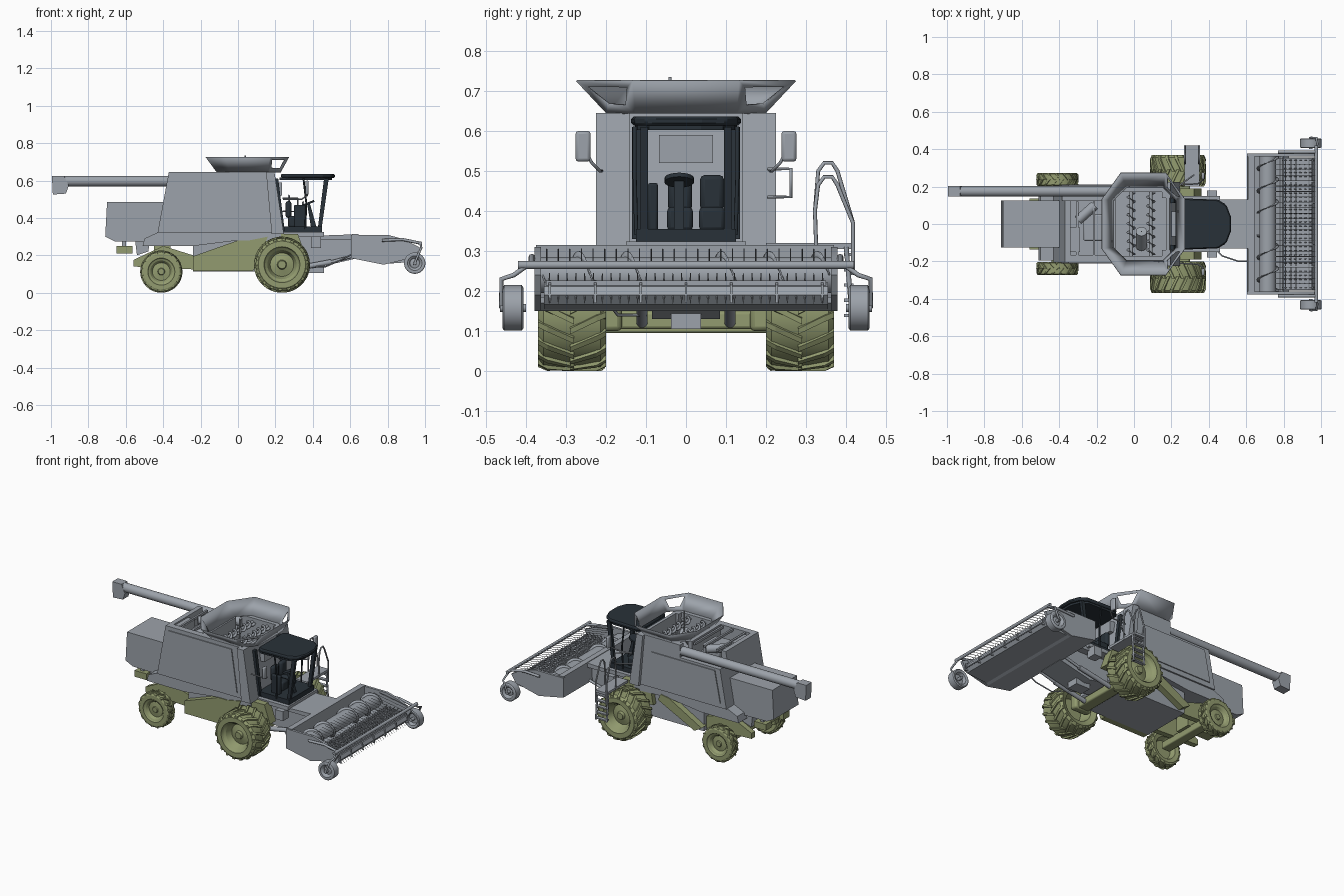
import bpy, bmesh, math
from mathutils import Vector, Matrix

cube = bpy.data.objects.get("Cube")
if cube:
    bpy.data.objects.remove(cube)

def material(name, rgb):
    m = bpy.data.materials.new(name)
    m.use_nodes = True
    m.diffuse_color = (*rgb, 1)
    m.node_tree.nodes["Principled BSDF"].inputs["Base Color"].default_value = (*rgb, 1)
    return m

GREY = material("steel grey", (.335, .365, .405))
OLIVE = material("olive green", (.29, .33, .16))
DARK = material("dark slate", (.022, .031, .04))

def finish(name, bm, mat):
    bmesh.ops.recalc_face_normals(bm, faces=bm.faces)
    me = bpy.data.meshes.new(name)
    bm.to_mesh(me)
    bm.free()
    me.materials.append(mat)
    ob = bpy.data.objects.new(name, me)
    bpy.context.collection.objects.link(ob)
    return ob

def prism(name, pts, axis, lo, hi, mat=GREY):
    """Extrude a 2D outline along y or z."""
    place = {"y": lambda p, t: (p[0], t, p[1]), "z": lambda p, t: (p[0], p[1], t)}[axis]
    bm = bmesh.new()
    a, b = ([bm.verts.new(place(p, t)) for p in pts] for t in (lo, hi))
    bm.faces.new(a)
    bm.faces.new(b)
    for i in range(len(pts)):
        j = (i + 1) % len(pts)
        bm.faces.new((a[i], a[j], b[j], b[i]))
    return finish(name, bm, mat)

def box(name, x, y, z, mat=GREY, bevel=0):
    ob = prism(name, [(x[0], z[0]), (x[1], z[0]), (x[1], z[1]), (x[0], z[1])], "y", *y, mat)
    if bevel:
        mod = ob.modifiers.new("bevel", "BEVEL")
        mod.width, mod.segments = bevel, 2
    return ob

def rod(name, a, b, r, mat=GREY, sides=20):
    a, b = Vector(a), Vector(b)
    bm = bmesh.new()
    turn = (b - a).to_track_quat("Z", "Y").to_matrix().to_4x4()
    bmesh.ops.create_cone(bm, cap_ends=True, segments=sides, radius1=r, radius2=r,
                          depth=(b - a).length, matrix=Matrix.Translation((a + b) / 2) @ turn)
    return finish(name, bm, mat)

def pipe(name, pts, r=.005, mat=GREY):
    cu = bpy.data.curves.new(name, "CURVE")
    cu.dimensions, cu.bevel_depth, cu.bevel_resolution, cu.use_fill_caps = "3D", r, 2, True
    sp = cu.splines.new("POLY")
    sp.points.add(len(pts) - 1)
    for p, co in zip(sp.points, pts):
        p.co = (*co, 1)
    cu.materials.append(mat)
    bpy.context.collection.objects.link(bpy.data.objects.new(name, cu))

def cut(ob, x, y, z):
    """Cut a box shaped recess and apply it."""
    tool = box("cutter", x, y, z)
    mod = ob.modifiers.new("cut", "BOOLEAN")
    mod.operation, mod.object, mod.solver = "DIFFERENCE", tool, "EXACT"
    bpy.context.view_layer.objects.active = ob
    bpy.ops.object.modifier_apply(modifier="cut")
    bpy.data.objects.remove(tool)

def flight(name, x, z, y0, y1, r0, r1, turns):
    """Screw flight around a shaft along y."""
    bm, prev, n = bmesh.new(), None, int(abs(turns) * 20)
    for i in range(n + 1):
        a, y = math.tau * turns * i / n, y0 + (y1 - y0) * i / n
        row = [bm.verts.new((x + r * math.cos(a), y, z + r * math.sin(a))) for r in (r0, r1)]
        if prev:
            bm.faces.new((prev[0], prev[1], row[1], row[0]))
        prev = row
    finish(name, bm, GREY).modifiers.new("thickness", "SOLIDIFY").thickness = .004

def teeth(name, x, z, lean):
    bm = bmesh.new()
    for i in range(32):
        place = Matrix.Translation((x, -.341 + i * .022, z)) @ Matrix.Rotation(lean, 4, "Y")
        bmesh.ops.create_cone(bm, segments=4, radius1=.0025, radius2=.001, depth=.03, matrix=place)
    finish(name, bm, GREY)

RIM = [(0, .3), (.14, .3), (.17, .2), (.42, .14), (.52, .36), (.6, .42), (.64, .5), (.84, .5),
       (.94, .42), (.94, -.42), (.84, -.5), (.62, -.42), (.5, 0), (0, 0)]

def wheel(name, x, y, z, r, w, side, mat, lugs=0):
    bm = bmesh.new()
    grow = 1 if lugs else 1 / .94
    vs = [bm.verts.new((0, side * q * w, p * r * grow)) for p, q in RIM]
    es = [bm.edges.new(vs[i:i + 2]) for i in range(len(vs) - 1)]
    bmesh.ops.spin(bm, geom=vs + es, cent=(0, 0, 0), axis=(0, 1, 0), angle=math.tau, steps=40, use_duplicate=False)
    bmesh.ops.remove_doubles(bm, verts=bm.verts, dist=.0003)
    # slanted tread bars, forming arrows across the tyre
    for k in range(lugs * 2):
        s, a0, c = (1 if k % 2 else -1), math.tau * k / (2 * lugs), []
        for q, da, top in ((-.03, 0, 1), (.36, -.22, 1), (.5, -.28, .93)):
            for rr, half in ((.86, .08), (top, .05)):
                for a in (a0 + da - half, a0 + da + half):
                    c.append(bm.verts.new((rr * r * math.sin(a), s * q * w, rr * r * math.cos(a))))
        for b in (0, 4):
            for i, j in ((0, 1), (1, 3), (3, 2), (2, 0)):
                bm.faces.new([c[b + n] for n in (i, j, j + 4, i + 4)])
        for b in (0, 8):
            bm.faces.new([c[b + n] for n in (0, 1, 3, 2)])
    finish(name, bm, mat).location = (x, y, z)

# main body with grain tank pit, open engine deck and tube recess
body = prism("main_body", [(-.43, .32), (.24, .32), (.19, .645), (-.37, .645)], "y", -.205, .205)
cut(body, (-.1, .17), (-.17, .17), (.5, .8))
cut(body, (-.34, -.13), (-.165, .125), (.55, .8))
cut(body, (-.5, -.1), (.125, .3), (.565, .8))
for s, top in ((-1, .62), (1, .55)):
    prism("side_panel", [(-.39, .35), (.14, .35), (.1, top), (-.35, top)], "y", s * .2, s * .211)
    prism("front_flange", [(.18, .315), (.245, .315), (.195, .645), (.15, .645)], "y", s * .14, s * .225)
prism("body_skirt", [(-.51, .25), (-.5, .29), (-.43, .322), (.23, .322), (.23, .27), (0, .28), (-.24, .25)], "y", -.195, .195)
prism("rear_hood", [(-.7, .485), (-.36, .485), (-.36, .27), (-.66, .275), (-.71, .3)], "y", -.125, .125)
prism("straw_chute", [(-.55, .28), (-.47, .28), (-.48, .22), (-.54, .2)], "y", -.11, .11)
box("cab_rear_panel", (.2, .236), (-.068, .068), (.52, .59))
# engine deck equipment
box("engine_block", (-.27, -.15), (-.09, .05), (.54, .61), bevel=.008)
box("radiator", (-.34, -.29), (-.15, -.02), (.54, .635))
rod("air_filter", (-.3, .02, .61), (-.21, .1, .61), .026)
for x in (-.31, -.22, -.15):
    box("deck_beam", (x, x + .012), (-.17, .12), (.625, .64))
# flared eight sided tank extension, with windows in the front corner panels
def octagon(x0, x1, y, cx, cy):
    return [(x0 + cx, y), (x1 - cx, y), (x1, y - cy), (x1, cy - y),
            (x1 - cx, -y), (x0 + cx, -y), (x0, cy - y), (x0, y - cy)]

bm = bmesh.new()
low = [bm.verts.new((*p, .645)) for p in octagon(-.11, .225, .195, .07, .07)]
high = [bm.verts.new((*p, .727)) for p in octagon(-.17, .27, .272, .1, .14)]
panels = [bm.faces.new((low[i], low[(i + 1) % 8], high[(i + 1) % 8], high[i])) for i in range(8)]
bm.normal_update()
holes = [panels[1], panels[3]]
bmesh.ops.inset_individual(bm, faces=holes, thickness=.032)
bmesh.ops.delete(bm, geom=holes, context="FACES")
finish("tank_extension", bm, GREY).modifiers.new("thickness", "SOLIDIFY").thickness = .004
for x in (-.015, .09):
    rod("tank_auger_shaft", (x, -.17, .62), (x, .17, .62), .009)
    flight("tank_auger_flight", x, .62, -.165, .165, .007, .024, 7)
rod("tank_riser", (.04, -.12, .5), (.04, -.04, .6), .03)
rod("roof_beacon", (.04, -.04, .58), (.04, -.04, .735), .004)
# unloading tube and spout
rod("unloading_tube", (-.985, .175, .597), (-.09, .175, .597), .028)
prism("unloading_spout", [(-.995, .625), (-.93, .625), (-.905, .572), (-.92, .53), (-.99, .525)], "y", .147, .203)
# chassis and wheels
prism("belly", [(-.24, .113), (.2, .113), (.27, .17), (.24, .3), (-.24, .3)], "y", -.16, .16)
prism("right_chassis_panel", [(-.24, .115), (.08, .115), (.16, .3), (.06, .28), (0, .28), (-.24, .195)], "y", -.2, -.15, OLIVE)
prism("left_chassis_beam", [(-.25, .15), (-.2, .12), (.06, .25), (.04, .29), (-.02, .28)], "y", .15, .2, OLIVE)
box("front_axle", (.2, .275), (-.21, .21), (.105, .15), OLIVE, .008)
box("rear_axle", (-.44, -.38), (-.21, .21), (.095, .14), OLIVE, .006)
box("axle_pivot", (-.45, -.36), (-.05, .05), (.13, .25), OLIVE)
box("tail_bar", (-.62, -.59), (-.12, .12), (.215, .24), OLIVE)
for s in (-1, 1):
    prism("rear_frame_rail", [(-.56, .14), (-.24, .125), (-.24, .2), (-.4, .25), (-.56, .175)], "y", s * .1, s * .135, OLIVE)
    box("tail_bracket", (-.65, -.565), (s * .06, s * .12), (.21, .25), OLIVE)
    box("tail_hanger", (-.62, -.6), (s * .08, s * .1), (.24, .29))
    box("gear_case", (.18, .3), (s * .16, s * .21), (.1, .25), OLIVE, .012)
    prism("axle_mount", [(.1, .2), (.36, .2), (.32, .315), (.12, .315)], "y", s * .13, s * .19, OLIVE)
    wheel("front_wheel", .235, s * .285, .15, .15, .17, s, OLIVE, 18)
    wheel("rear_wheel", -.41, s * .237, .113, .113, .07, s, OLIVE, 16)
# cab, seats and mirrors
roof = [(.23, -.12), (.26, -.137), (.45, -.13), (.495, -.1), (.518, -.04)]
roof += [(x, -y) for x, y in reversed(roof)]
prism("cab_roof", roof, "z", .614, .636, DARK).modifiers.new("bevel", "BEVEL").width = .006
prism("roof_visor", [(x * .97, y * .93) for x, y in roof], "z", .602, .616, DARK)
box("cab_floor", (.22, .45), (-.125, .125), (.322, .355), DARK)
box("cab_step", (.2, .46), (-.15, .15), (.3, .324))
for s in (-1, 1):
    prism("front_pillar", [(.425, .33), (.445, .33), (.485, .61), (.46, .61)], "y", s * .095, s * .113, DARK)
    prism("rear_pillar", [(.235, .33), (.25, .33), (.215, .61), (.19, .61)], "y", s * .112, s * .135, DARK)
    pipe("door_frame", [(.36, s * .124, .34), (.365, s * .128, .48), (.35, s * .128, .61)], .005, DARK)
    pipe("mirror_arm", [(.24, s * .21, .5), (.34, s * .215, .5), (.37, s * .235, .52), (.37, s * .257, .56)], .004)
    box("mirror", (.36, .378), (s * .238, s * .276), (.523, .6), bevel=.008)
pipe("side_rail", [(.24, .205, .505), (.32, .262, .505), (.32, .262, .435), (.24, .205, .435)], .004)
for y in (-.015, .065):
    box("seat_base", (.27, .35), (y - .032, y + .032), (.35, .41), DARK, .01)
    box("seat_back", (.255, .285), (y - .03, y + .03), (.4, .49), DARK, .012)
prism("steering_column", [(.39, .35), (.42, .35), (.385, .475), (.37, .475)], "y", -.03, -.005, DARK)
rod("steering_wheel", (.375, -.017, .472), (.371, -.017, .482), .037, DARK)
box("console", (.3, .36), (-.095, -.07), (.35, .47), DARK, .006)
# access platform, ladder and handrails
box("access_platform", (.27, .35), (.2, .42), (.305, .32))
for x, top in ((.272, .52), (.348, .485)):
    pipe("ladder_rail", [(x, .4, .31), (x, .415, .13)], .006)
    pipe("handrail", [(x, .325, .31), (x, .322, .4), (x, .33, top - .02), (x, .345, top), (x, .365, top),
                      (x, .378, top - .02), (x, .417, .37), (x, .417, .24)])
for i in range(5):
    box("ladder_rung", (.27, .35), (.395, .418), (.135 + i * .038, .143 + i * .038))
# feeder house
prism("feeder_house", [(.22, .3), (.42, .3), (.62, .31), (.62, .18), (.4, .13), (.25, .16)], "y", -.085, .085)
prism("feeder_top", [(.4, .285), (.62, .285), (.62, .312), (.42, .305)], "y", -.13, .13)
box("feeder_underside_box", (.36, .46), (-.038, .038), (.105, .16))
for s in (-1, 1):
    rod("lift_cylinder", (.26, s * .11, .12), (.5, s * .11, .165), .014)
    rod("lift_piston", (.5, s * .11, .165), (.63, s * .11, .2), .008)
    box("feeder_bracket", (.39, .445), (s * .12, s * .18), (.24, .3))
pipe("hydraulic_hose", [(.4, -.1, .14), (.47, -.17, .14), (.56, -.2, .18), (.62, -.2, .21)], .004)
# pickup header with auger, belt and teeth
prism("header_trough", [(.605, .185), (.61, .315), (.645, .315), (.64, .2), (.78, .165), (.8, .185), (.83, .17), (.78, .15)], "y", -.375, .37)
rod("header_auger", (.715, -.365, .24), (.715, .365, .24), .045, sides=28)
prism("pickup_belt", [(.79, .185), (.8, .212), (.93, .222), (.955, .212), (.965, .19), (.945, .166), (.8, .155)], "y", -.355, .355)
for i in range(7):
    y = -.34 + i * .68 / 6
    prism("belt_divider", [(.79, .2), (.8, .218), (.93, .228), (.965, .215), (.97, .17)], "y", y - .003, y + .003)
for x in (.81 + i * .027 for i in range(6)):
    box("belt_slat", (x - .004, x + .004), (-.35, .35), (.2, .226))
    teeth("pickup_teeth", x, .232, .5)
teeth("front_teeth", .97, .18, 2.4)
# header ends, wind guard and gauge wheels
rod("wind_guard_bar", (.975, -.42, .265), (.975, .42, .265), .01)
for i in range(25):
    y = -.348 + i * .029
    rod("wind_guard_finger", (.975, y, .27), (.76, y, .305), .0016, sides=4)
for s in (-1, 1):
    prism("header_end", [(.605, .31), (.8, .31), (.89, .285), (.975, .24), (.945, .19), (.78, .15), (.605, .185)], "y", s * .362, s * .378)
    flight("header_auger_flight", .715, .24, s * .36, s * .06, .03, .06, s * 2.5)
    pipe("guard_arm", [(.77, s * .385, .28), (.88, s * .385, .285), (.975, s * .385, .265)], .008)
    pipe("gauge_wheel_fork", [(.975, s * .395, .265), (.98, s * .43, .24), (.975, s * .461, .23), (.945, s * .461, .158)], .006)
    rod("gauge_wheel_axle", (.945, s * .4, .158), (.945, s * .465, .158), .01)
    wheel("gauge_wheel", .945, s * .432, .158, .057, .052, s, GREY)
# smooth round parts, keep edges sharp
for me in bpy.data.meshes:
    me.shade_smooth()
    me.set_sharp_from_angle(angle=math.radians(20))
